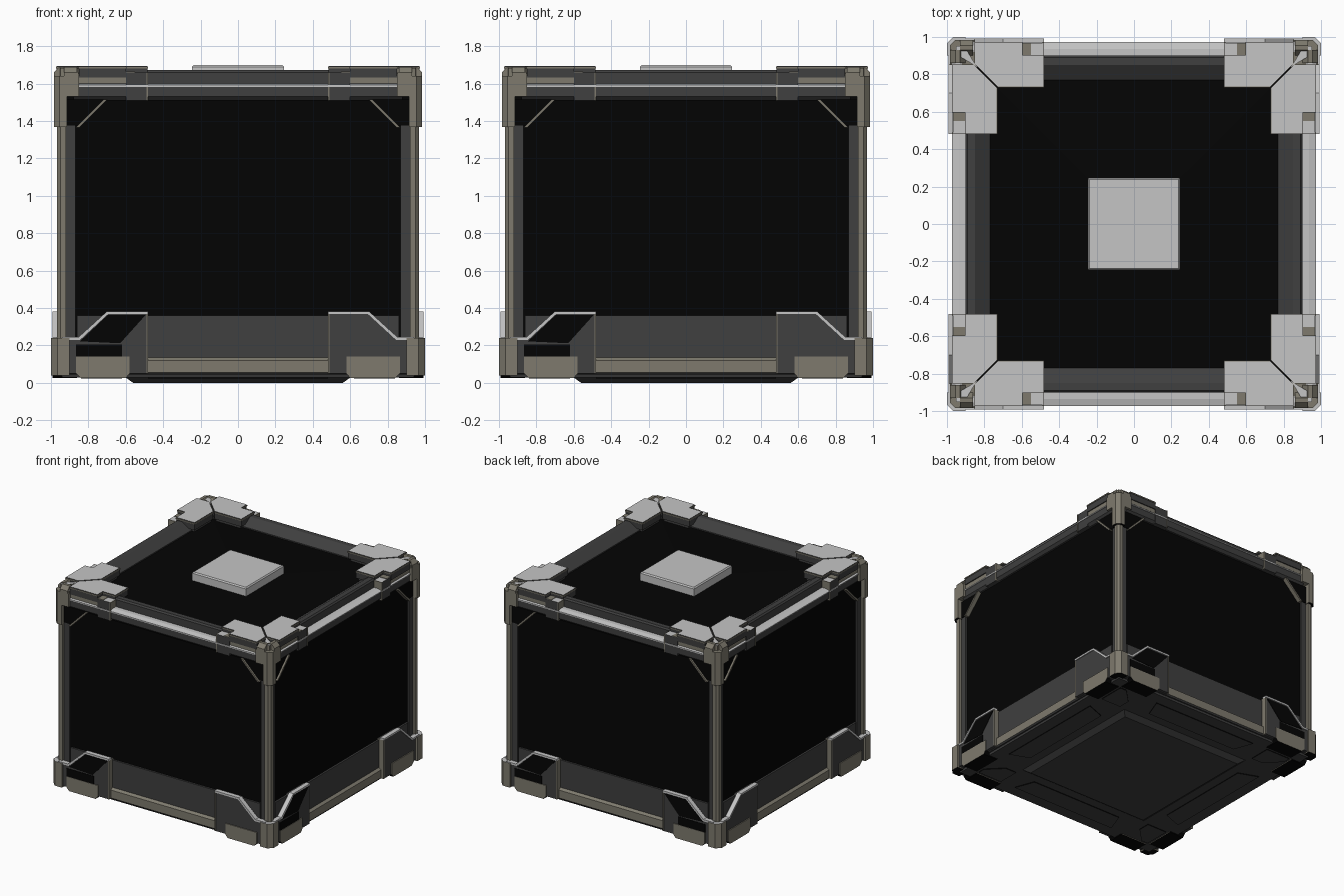
import bpy, bmesh, math
from mathutils import Matrix, Vector


def material(name, r, g, b):
    m = bpy.data.materials.new(name)
    m.diffuse_color = (r, g, b, 1)
    return m


BLACK = material("black", 0.0012, 0.0012, 0.0012)
DARK = material("dark grey", 0.05, 0.05, 0.05)
LIGHT = material("light grey", 0.56, 0.56, 0.56)
BEIGE = material("beige metal", 0.21, 0.195, 0.155)

BOTH = [(k, s) for k in range(4) for s in (1, -1)]   # both ends of every side
ONCE = [(k, 1) for k in range(4)]                    # once per side


def finish(bm, name, mat, top=None, down=None):
    """Colour faces by direction and make the object."""
    bmesh.ops.recalc_face_normals(bm, faces=bm.faces)
    bm.normal_update()
    me = bpy.data.meshes.new(name)
    for m in (mat, top or mat, down or mat):
        me.materials.append(m)
    for f in bm.faces:
        f.material_index = 1 if f.normal.z > 0.5 else 2 if f.normal.z < -0.5 else 0
    bm.to_mesh(me)
    bm.free()
    ob = bpy.data.objects.new(name, me)
    bpy.context.collection.objects.link(ob)
    return ob


def prism(name, plane, pts, a, b, mat, top=None, places=BOTH, down=None):
    """Extrude an outline from a to b, repeated around the crate.
    u runs along a side, r points outward from it, z is up."""
    bm = bmesh.new()
    for k, s in places:
        rot = Matrix.Rotation(k * math.pi / 2, 3, 'Z')
        rings = []
        for d in (a, b):
            ring = []
            for p, q in pts:
                u, r, z = {"uz": (p, d, q), "ur": (p, q, d), "rz": (d, p, q)}[plane]
                ring.append(bm.verts.new(rot @ Vector((u * s, -r, z))))
            rings.append(ring)
        n = len(pts)
        bm.faces.new(rings[0])
        bm.faces.new(rings[1])
        for i in range(n):
            j = (i + 1) % n
            bm.faces.new((rings[0][i], rings[0][j], rings[1][j], rings[1][i]))
    return finish(bm, name, mat, top, down)


def rect(x0, x1, y0, y1):
    return [(x0, y0), (x1, y0), (x1, y1), (x0, y1)]


def frustum(name, levels, mat, top=None, down=None):
    """Stack of centred squares given as (half width, height)."""
    bm = bmesh.new()
    rings = [[bm.verts.new((x * h, y * h, z)) for x, y in ((-1, -1), (1, -1), (1, 1), (-1, 1))]
             for h, z in levels]
    bm.faces.new(rings[0])
    bm.faces.new(rings[-1])
    for lo, hi in zip(rings, rings[1:]):
        for i in range(4):
            j = (i + 1) % 4
            bm.faces.new((lo[i], lo[j], hi[j], hi[i]))
    return finish(bm, name, mat, top, down)


# Body panels, shallow roof and roof plate
frustum("body_panels", [(0.93, 0.06), (0.93, 1.56)], BLACK)
frustum("roof", [(0.84, 1.55), (0.80, 1.61), (0.24, 1.63)], BLACK)
frustum("roof_plate", [(0.245, 1.61), (0.245, 1.69), (0.237, 1.70)], LIGHT)

# Underside slab, raised middle and shallow panels
frustum("base_slab", [(0.94, 0.03), (0.95, 0.06)], DARK)
frustum("base_middle", [(0.56, 0.0), (0.61, 0.035)], DARK)
prism("base_side_panel", "ur", [(-0.48, 0.84), (-0.42, 0.68), (0.42, 0.68), (0.48, 0.84)],
      0.024, 0.031, BLACK, places=ONCE, down=DARK)
prism("base_corner_panel", "ur", [(0.62, 0.66), (0.72, 0.66), (0.84, 0.78), (0.84, 0.84), (0.62, 0.84)],
      0.024, 0.031, BLACK, places=ONCE, down=DARK)

# Lower skirt and sill between the feet
prism("skirt", "rz", rect(0.88, 0.945, 0.12, 0.36), -0.86, 0.86, DARK, places=ONCE)
prism("sill", "rz", [(0.86, 0.045), (0.955, 0.045), (0.965, 0.055), (0.965, 0.12), (0.945, 0.135), (0.86, 0.135)],
      -0.90, 0.90, BEIGE, places=ONCE, down=DARK)

# Corner posts: narrow beige edge with dark flanges
prism("corner_post", "ur", [(0.92, 0.92), (0.967, 0.92), (0.967, 0.95), (0.95, 0.967), (0.92, 0.967)],
      0.05, 1.58, BEIGE, places=ONCE)
prism("post_flange", "ur", rect(0.87, 0.935, 0.88, 0.945), 0.05, 1.515, DARK)

# Upper rail: dark face, light ledge, dark lip sloping into the roof
prism("rail_face", "rz", [(0.86, 1.51), (0.945, 1.51), (0.965, 1.53), (0.965, 1.59), (0.86, 1.59)],
      -0.88, 0.88, DARK, places=ONCE)
prism("rail_ledge", "rz", [(0.84, 1.583), (0.972, 1.583), (0.972, 1.592), (0.935, 1.602), (0.84, 1.602)],
      -0.86, 0.86, LIGHT, places=ONCE)
prism("rail_lip", "rz", [(0.77, 1.59), (0.90, 1.59), (0.90, 1.66), (0.89, 1.672), (0.85, 1.672), (0.77, 1.62)],
      -0.77, 0.77, DARK, places=ONCE)

# Top corner brackets: arms with clips and a light lower step
prism("bracket_arm", "ur", [(0.485, 0.735), (0.727, 0.735), (0.85, 0.858), (0.85, 0.97),
                            (0.60, 0.97), (0.60, 0.90), (0.485, 0.90)], 1.632, 1.695, DARK, LIGHT)
prism("bracket_foot", "ur", [(0.50, 0.745), (0.72, 0.745), (0.84, 0.86), (0.84, 0.90), (0.50, 0.90)],
      1.58, 1.64, DARK)
prism("bracket_trim", "ur", [(0.48, 0.73), (0.725, 0.73), (0.853, 0.858), (0.853, 0.974),
                             (0.597, 0.974), (0.597, 0.903), (0.48, 0.903)], 1.682, 1.690, BEIGE)
prism("bracket_clip", "uz", rect(0.485, 0.60, 1.51, 1.66), 0.86, 0.968, DARK, LIGHT)
prism("clip_saddle", "uz", rect(0.55, 0.598, 1.655, 1.664), 0.90, 0.966, BEIGE)
prism("clip_edge", "uz", rect(0.48, 0.488, 1.51, 1.66), 0.88, 0.972, BEIGE)
prism("bracket_step", "uz", rect(0.60, 0.85, 1.60, 1.634), 0.86, 0.962, BEIGE)

# Top corner caps: stepped beige block with light ears and a sloped corner
prism("corner_cap", "ur", [(0.85, 0.85), (0.985, 0.85), (0.985, 0.955), (0.955, 0.985), (0.85, 0.985)],
      1.53, 1.64, BEIGE, places=ONCE)
prism("cap_slope", "uz", [(0.85, 1.63), (0.985, 1.63), (0.985, 1.66), (0.955, 1.69), (0.93, 1.69),
                          (0.90, 1.655), (0.85, 1.655)], 0.86, 0.93, BEIGE)
prism("cap_ear", "uz", rect(0.853, 0.90, 1.62, 1.662), 0.92, 0.977, BEIGE, LIGHT)
prism("cap_peak", "ur", [(0.84, 0.84), (0.955, 0.91), (0.95, 0.95), (0.91, 0.955)],
      1.62, 1.683, BEIGE, LIGHT, places=ONCE)
prism("corner_shield", "ur", [(0.915, 0.915), (0.985, 0.915), (0.985, 0.955), (0.955, 0.985), (0.915, 0.985)],
      1.368, 1.62, BEIGE, places=ONCE, down=BLACK)

# Gussets below the top brackets
prism("gusset", "uz", [(0.715, 1.515), (0.855, 1.375), (0.93, 1.375), (0.93, 1.515)], 0.90, 0.95, BLACK)
prism("gusset_trim", "uz", [(0.698, 1.515), (0.848, 1.365), (0.867, 1.365), (0.717, 1.515)], 0.90, 0.965, BEIGE)

# Feet with light upper trim
prism("foot", "uz", [(0.485, 0.05), (0.485, 0.37), (0.695, 0.37), (0.845, 0.23), (0.94, 0.23), (0.94, 0.05)],
      0.90, 0.985, DARK)
prism("foot_trim", "uz", [(0.48, 0.368), (0.48, 0.383), (0.70, 0.383), (0.852, 0.245), (0.94, 0.245),
                          (0.94, 0.23), (0.845, 0.23), (0.695, 0.368)], 0.955, 0.993, LIGHT)
prism("foot_edge", "uz", rect(0.48, 0.488, 0.05, 0.37), 0.92, 0.988, BEIGE)
prism("foot_corner", "ur", [(0.90, 0.90), (1.0, 0.90), (1.0, 0.965), (0.965, 1.0), (0.90, 1.0)],
      0.04, 0.24, BEIGE, LIGHT, places=ONCE, down=BLACK)
prism("foot_pad", "uz", [(0.60, 0.025), (0.84, 0.025), (0.865, 0.05), (0.865, 0.14), (0.58, 0.14), (0.58, 0.05)],
      0.86, 0.992, BEIGE, places=BOTH, down=BLACK)
prism("pad_seat", "uz", rect(0.62, 0.865, 0.14, 0.205), 0.98, 0.989, BLACK, places=[(0, -1), (1, -1), (2, -1), (2, 1)])

# Black foot insets on some of the feet
prism("foot_inset", "uz", [(0.845, 0.222), (0.698, 0.362), (0.495, 0.362), (0.63, 0.212)],
      0.982, 0.989, BLACK, places=[(0, -1), (1, -1), (2, -1), (2, 1)])
